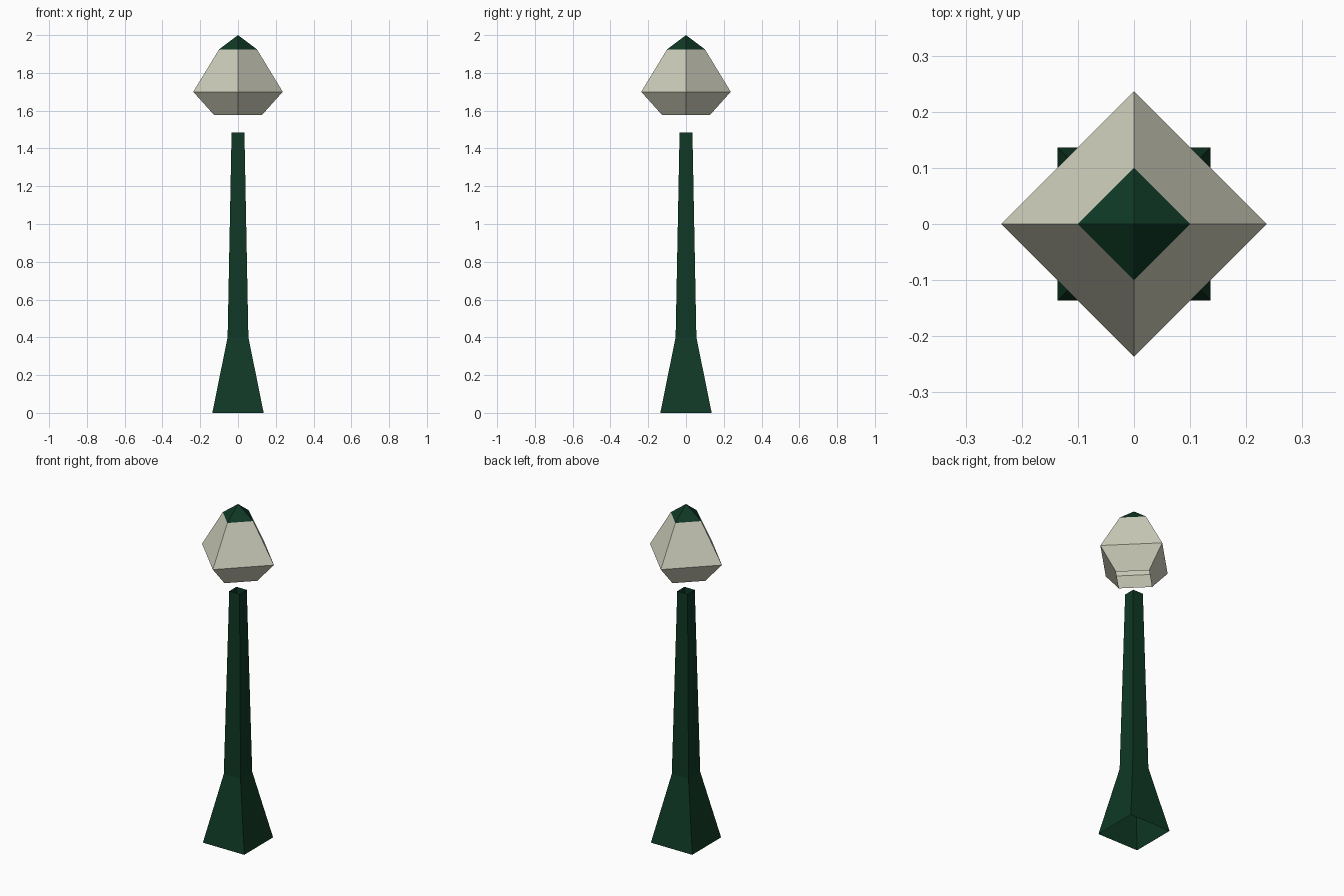
import bpy, bmesh, math

if "Cube" in bpy.data.objects:
    bpy.data.objects.remove(bpy.data.objects["Cube"])


def material(name, rgb):
    m = bpy.data.materials.new(name)
    m.diffuse_color = (*rgb, 1)
    m.use_nodes = True
    m.node_tree.nodes["Principled BSDF"].inputs["Base Color"].default_value = m.diffuse_color
    return m


green = material("dark green", (0.0048, 0.040, 0.0185))
cream = material("cream glass", (0.63, 0.63, 0.51))


def square_shell(name, rings, turn, mat):
    """Open four-sided shell through (corner radius, z) rings; radius 0 is a tip."""
    bm = bmesh.new()
    loops = []
    for r, z in rings:
        if r == 0:
            loops.append([bm.verts.new((0, 0, z))] * 4)
        else:
            loops.append([bm.verts.new((r * math.cos(turn + i * math.pi / 2),
                                        r * math.sin(turn + i * math.pi / 2), z))
                          for i in range(4)])
    for low, high in zip(loops, loops[1:]):
        for i in range(4):
            j = (i + 1) % 4
            corners = [low[i], low[j], high[j], high[i]]
            bm.faces.new(list(dict.fromkeys(corners)))
    mesh = bpy.data.meshes.new(name)
    bm.to_mesh(mesh)
    bm.free()
    mesh.materials.append(mat)
    obj = bpy.data.objects.new(name, mesh)
    bpy.context.collection.objects.link(obj)
    return obj


R2 = math.sqrt(2)

# Flared square post, sides facing the axes
square_shell("post", [(0.136 * R2, 0), (0.055 * R2, 0.40), (0.034 * R2, 1.485)],
             math.pi / 4, green)

# Floating lantern, corners on the axes, open underneath
square_shell("lantern", [(0.127, 1.577), (0.237, 1.70), (0.10, 1.925)], 0, cream)

# Pointed cap on the lantern
square_shell("lantern_cap", [(0.10, 1.925), (0, 2.0)], 0, green)
